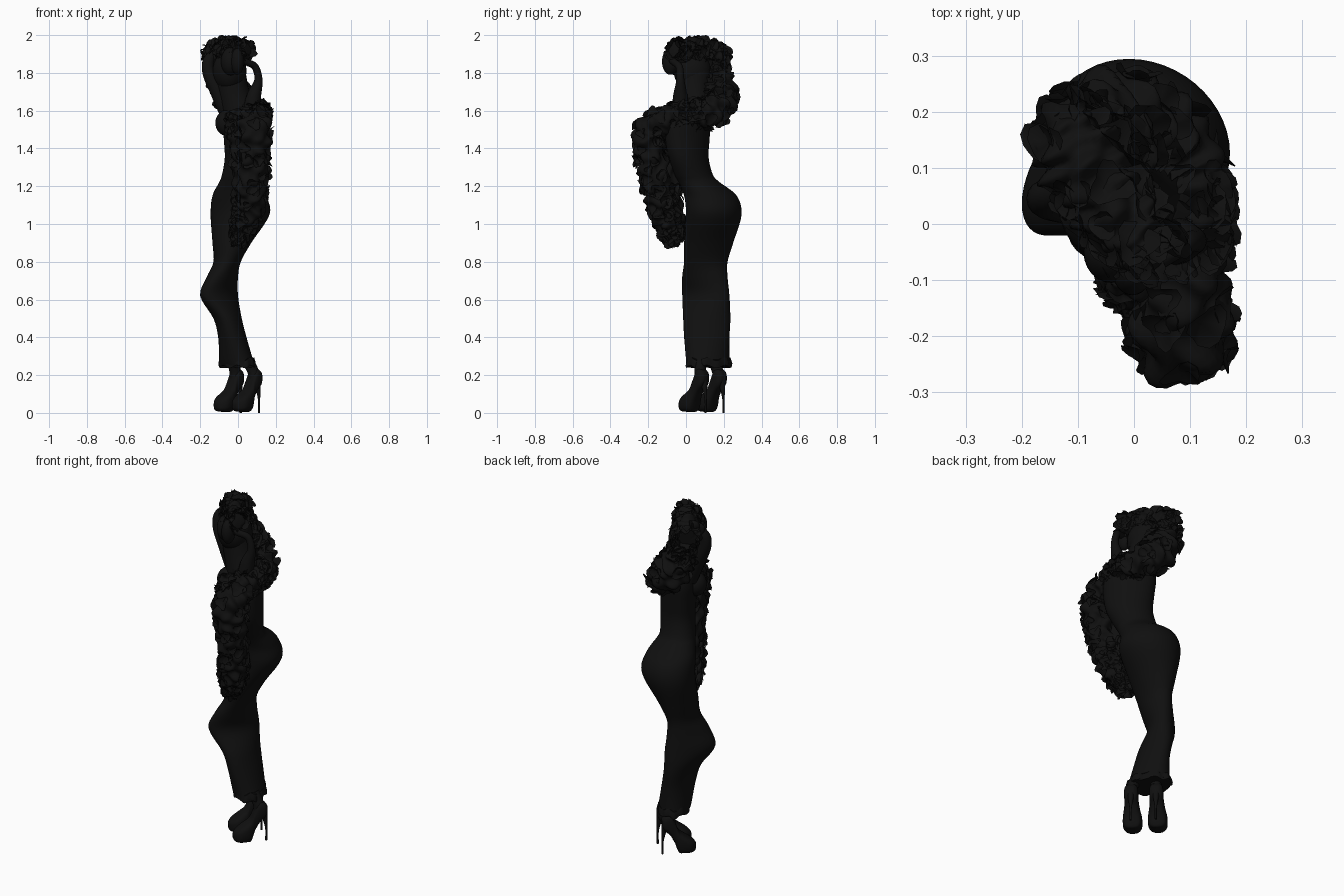
import bpy, bmesh, math, random
from mathutils import Vector

random.seed(4)
if "Cube" in bpy.data.objects:
    bpy.data.objects.remove(bpy.data.objects["Cube"])

black = bpy.data.materials.new("soft_black")
black.use_nodes = True
black.diffuse_color = (0.005, 0.005, 0.005, 1)
black.node_tree.nodes["Principled BSDF"].inputs["Base Color"].default_value = (0.005, 0.005, 0.005, 1)


def spline(rows, steps):
    """Smooth Catmull-Rom interpolation of tuples."""
    out = []
    for i in range(len(rows) - 1):
        a, b, c, d = (rows[max(0, min(len(rows) - 1, i + k))] for k in (-1, 0, 1, 2))
        for s in range(steps):
            t = s / steps
            out.append([q + 0.5 * t * (r - p + t * (2*p - 5*q + 4*r - s2 + t * (3*(q - r) + s2 - p)))
                        for p, q, r, s2 in zip(a, b, c, d)])
    out.append(list(rows[-1]))
    return out


def add_rings(bm, rings):
    loops = [[bm.verts.new(p) for p in ring] for ring in rings]
    n = len(loops[0])
    for lo, hi in zip(loops, loops[1:]):
        for j in range(n):
            bm.faces.new((lo[j], lo[(j+1) % n], hi[(j+1) % n], hi[j]))
    bm.faces.new(loops[0][::-1])
    bm.faces.new(loops[-1])
    bmesh.ops.recalc_face_normals(bm, faces=bm.faces)


def finish(bm, name, angle=50):
    mesh = bpy.data.meshes.new(name)
    bm.to_mesh(mesh)
    bm.free()
    mesh.materials.append(black)
    ob = bpy.data.objects.new(name, mesh)
    bpy.context.collection.objects.link(ob)
    bpy.ops.object.select_all(action='DESELECT')
    ob.select_set(True)
    bpy.context.view_layer.objects.active = ob
    bpy.ops.object.shade_smooth_by_angle(angle=math.radians(angle))


def turned(right, forward, z):
    """From the figure's own right/forward axes to world."""
    k = math.sqrt(0.5)
    return Vector((-(right + forward) * k, (right - forward) * k, z))


def frames(path, steps):
    """Points along a path with two side vectors and radius."""
    pts = spline(path, steps)
    ref = Vector((1, 1, 0)).normalized()
    for i, p in enumerate(pts):
        a, b = pts[max(i-1, 0)], pts[min(i+1, len(pts)-1)]
        tan = (Vector(b[:3]) - Vector(a[:3])).normalized()
        side = tan.cross(ref).normalized()
        yield Vector(p[:3]), side, tan.cross(side), p[3]


def tube(name, path, seg=16, steps=6):
    bm = bmesh.new()
    add_rings(bm, [[c + (s * math.cos(j * math.tau / seg) + o * math.sin(j * math.tau / seg)) * r
                    for j in range(seg)] for c, s, o, r in frames(path, steps)])
    finish(bm, name)


def ball(name, centre, size):
    bm = bmesh.new()
    bmesh.ops.create_uvsphere(bm, u_segments=24, v_segments=16, radius=1)
    for v in bm.verts:
        v.co = Vector(p * q for p, q in zip(v.co, size)) + Vector(centre)
    finish(bm, name)


def ruffle(name, path, petals, steps=16, seg=36):
    """Crumpled tube with wavy petals around it."""
    bm = bmesh.new()
    stations = list(frames(path, steps))
    rings = []
    for i, (c, s, o, r) in enumerate(stations):
        ring = []
        for j in range(seg):
            a = j * math.tau / seg
            crumple = (0.82 + 0.09 * math.sin(5*a + 2 * math.sin(i * 0.4))
                       + 0.08 * math.sin(3*a - i * 0.5) + 0.08 * math.sin(i * 0.8 + 2*a))
            ring.append(c + (s * math.cos(a) + o * math.sin(a)) * r * crumple)
        rings.append(ring)
    add_rings(bm, rings)
    for _ in range(petals):
        c, s, o, r = random.choice(stations)
        a = random.uniform(0, math.tau)
        out = s * math.cos(a) + o * math.sin(a)
        across = o * math.cos(a) - s * math.sin(a)
        along = out.cross(across)
        w, phase = random.uniform(0.022, 0.04), random.uniform(0, 6)
        hub = bm.verts.new(c + out * r * 0.7)
        rim = []
        for k in range(14):
            b = k * math.tau / 14
            wave = 1 + 0.22 * math.sin(3*b + phase)
            p = c + out * (r * 0.94 + 0.01 * math.sin(2*b + phase))
            p += (across * math.cos(b) + along * math.sin(b)) * w * wave
            p.z = min(p.z, 2.0)
            rim.append(bm.verts.new(p))
        for k in range(14):
            bm.faces.new((hub, rim[k], rim[(k+1) % 14]))
    finish(bm, name, 60)


# Dress: height, x range, y range, slant of the oval section
dress_rows = [
    (.25, -.10, .09, 0, .24, -.3), (.28, -.10, .08, 0, .23, -.2),
    (.4, -.105, .045, -.01, .23, 0), (.5, -.13, .02, -.015, .235, .15),
    (.62, -.2, 0, -.02, .23, .55), (.72, -.165, 0, -.02, .22, .35),
    (.8, -.13, .015, -.01, .22, .03), (.9, -.135, .07, -.01, .25, -.08),
    (1.05, -.145, .167, 0, .294, -.14), (1.15, -.135, .15, -.01, .268, -.12),
    (1.22, -.1, .125, -.04, .18, -.18), (1.26, -.085, .13, -.06, .143, -.2),
    (1.35, -.07, .155, -.09, .12, -.3), (1.45, -.075, .16, -.11, .125, -.35),
    (1.55, -.08, .16, -.1, .13, -.4), (1.62, -.06, .13, -.06, .12, -.4),
    (1.67, -.02, .07, 0, .08, -.2)]
bm = bmesh.new()
rings = []
for z, x0, x1, y0, y1, slant in spline(dress_rows, 5):
    ring = []
    for j in range(48):
        a = j * math.tau / 48
        e = slant * math.cos(a) + math.sqrt(1 - slant**2) * math.sin(a)
        ring.append(Vector(((x0+x1)/2 + (x1-x0)/2 * math.cos(a), (y0+y1)/2 + (y1-y0)/2 * e, z)))
    rings.append(ring)
add_rings(bm, rings)
finish(bm, "dress")

# Bust, neck, head and hair
ball("right_bust", (-.06, -.005, 1.535), (.06, .06, .068))
ball("left_bust", (0, -.065, 1.535), (.062, .062, .068))
tube("neck_and_hair", [(.02, .045, 1.56, .1), (-.02, .045, 1.68, .085), (-.045, .05, 1.8, .085)], 24)
ball("head", (-.045, .035, 1.81), (.09, .1, .11))
ball("hair_roll", (-.04, -.05, 1.86), (.05, .055, .075))

# Raised arms
tube("right_arm", [(-.05, .04, 1.58, .045), (-.105, .04, 1.7, .042), (-.153, .043, 1.8, .035),
                   (-.153, .052, 1.87, .03), (-.1, .085, 1.92, .022)])
tube("left_arm", [(.07, -.03, 1.6, .045), (.085, -.03, 1.68, .038), (.108, -.03, 1.76, .022),
                  (.092, -.035, 1.83, .019), (.05, -.06, 1.855, .018), (.01, -.08, 1.87, .02)])
ball("left_hand", (-.003, -.085, 1.86), (.035, .042, .07))

# Headdress and boa
ruffle("headdress", [(.045, -.06, 1.925, .045), (.01, -.03, 1.915, .07), (-.05, .05, 1.91, .086),
                     (-.1, .13, 1.9, .09), (-.14, .185, 1.89, .06)], 80)
ruffle("boa", [(-.12, .17, 1.87, .06), (-.09, .155, 1.8, .085), (-.05, .17, 1.71, .11),
               (.01, .165, 1.63, .105), (.075, .11, 1.585, .092), (.1, .02, 1.58, .08),
               (.095, -.08, 1.56, .08), (.085, -.19, 1.485, .102), (.09, -.19, 1.37, .092),
               (.075, -.155, 1.2, .09), (.055, -.12, 1.07, .083),
               (.02, -.085, .97, .065), (.005, -.07, .91, .025)], 250)
ruffle("boa_inner_fold", [(-.02, -.075, 1.6, .045), (.005, -.095, 1.5, .068), (.02, -.11, 1.35, .066),
                          (.025, -.08, 1.18, .062), (.015, -.05, 1, .05), (.01, -.045, .93, .02)], 60)

# Platform shoes: offset forward from heel, underside, top, half width
shoe_rows = [(0, .17, .205, .018), (.015, .14, .225, .034), (.045, .11, .235, .038),
             (.07, .065, .19, .038), (.09, .01, .14, .046), (.115, .006, .115, .052),
             (.15, .006, .09, .05), (.175, .012, .07, .032), (.185, .025, .055, .012)]
for side, right, heel in (("left", -.005, -.157), ("right", .13, -.155)):
    bm = bmesh.new()
    rings = []
    for f, low, high, w in spline(shoe_rows, 4):
        ring = []
        for j in range(24):
            c, s = math.cos(j * math.tau / 24), math.sin(j * math.tau / 24)
            c, s = (math.copysign(abs(v) ** .65, v) for v in (c, s))
            ring.append(turned(right + w*c, heel + f, max(0, (low+high)/2 + (high-low)/2 * s)))
        rings.append(ring)
    add_rings(bm, rings)
    finish(bm, side + "_shoe")
    # Stiletto heel and ankle
    tube(side + "_heel", [(*turned(right, heel + .005, 0), .006), (*turned(right, heel + .005, .08), .007),
                          (*turned(right, heel + .02, .18), .022)], 12)
    inward = .8 * right + .02
    tube(side + "_ankle", [(*turned(right, heel + .045, .15), .034), (*turned(right, heel + .045, .21), .03),
                           (*turned(inward, heel + .07, .28), .032)])

# Fluted trim along the skirt hem
bm = bmesh.new()
rings = []
for z, grow in ((.245, 1.03), (.26, 1.04), (.285, .97)):
    ring = []
    for j in range(72):
        a = j * math.tau / 72
        g = grow * (1 + .03 * math.sin(11 * a))
        e = -.3 * math.cos(a) + .954 * math.sin(a)
        ring.append(Vector((-.005 + .093 * g * math.cos(a), .12 + .117 * g * e, z + .008 * math.sin(7 * a))))
    rings.append(ring)
add_rings(bm, rings)
finish(bm, "hem_trim")
